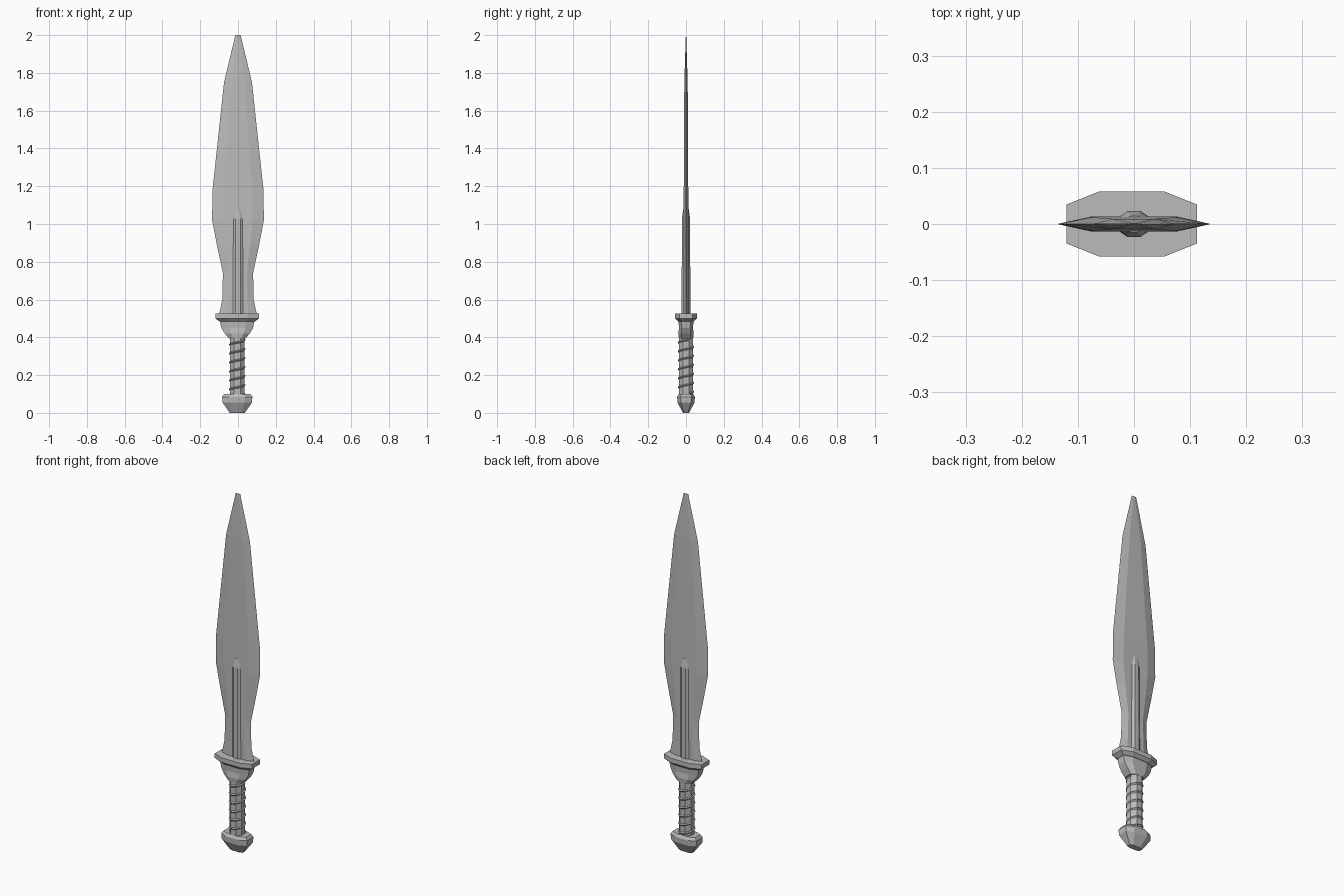
import bpy, bmesh, math

cube = bpy.data.objects.get("Cube")
if cube:
    bpy.data.objects.remove(cube, do_unlink=True)

steel = bpy.data.materials.new("grey steel")
steel.use_nodes = True
GREY = (0.5, 0.5, 0.5, 1)
steel.diffuse_color = GREY
steel.node_tree.nodes["Principled BSDF"].inputs["Base Color"].default_value = GREY


def loft(name, rings, caps=True):
    """Skin a stack of equal-length point rings into one flat-shaded part."""
    bm = bmesh.new()
    loops = [[bm.verts.new(p) for p in ring] for ring in rings]
    n = len(loops[0])
    for low, high in zip(loops, loops[1:]):
        for i in range(n):
            j = (i + 1) % n
            bm.faces.new((low[i], low[j], high[j], high[i]))
    if caps:
        bm.faces.new(loops[0][::-1])
        bm.faces.new(loops[-1])
    bmesh.ops.recalc_face_normals(bm, faces=bm.faces)
    mesh = bpy.data.meshes.new(name)
    bm.to_mesh(mesh)
    bm.free()
    mesh.materials.append(steel)
    ob = bpy.data.objects.new(name, mesh)
    bpy.context.collection.objects.link(ob)
    return ob


def octagon(z, hx, hy, fx=0.5, fy=0.6, cx=-0.004):
    """Chamfered rectangle; fx and fy are the straight fractions of each side."""
    a, b = hx * fx, hy * fy
    pts = [(hx, -b), (hx, b), (a, hy), (-a, hy),
           (-hx, b), (-hx, -b), (-a, -hy), (a, -hy)]
    return [(cx + x, y, z) for x, y in pts]


def blade_ring(z, half, flat, thick):
    """Hexagonal section with a flat middle and sharp edges."""
    return [(half, 0, z), (flat, thick, z), (-flat, thick, z),
            (-half, 0, z), (-flat, -thick, z), (flat, -thick, z)]


# Leaf-shaped blade: height, half width, half width of flat, half thickness
loft("blade", [blade_ring(*s) for s in (
    (0.52, 0.10, 0.055, 0.013), (0.60, 0.083, 0.05, 0.013),
    (0.74, 0.08, 0.047, 0.013), (0.89, 0.112, 0.065, 0.013),
    (1.02, 0.137, 0.078, 0.013), (1.18, 0.135, 0.075, 0.012),
    (1.75, 0.074, 0.036, 0.009), (2.0, 0.014, 0.003, 0.001))])

# Raised rib on both faces of the blade
loft("blade_rib", [blade_ring(z, w, w * 0.99, t) and [
    (w, t, z), (c, d, z), (-c, d, z), (-w, t, z),
    (-w, -t, z), (-c, -d, z), (c, -d, z), (w, -t, z)]
    for z, w, c, t, d in (
        (0.52, 0.028, 0.012, 0.012, 0.023),
        (1.03, 0.026, 0.012, 0.012, 0.022),
        (1.08, 0.011, 0.006, 0.012, 0.014))])

# Guard plate with a bevelled underside
loft("guard", [octagon(z, x, y) for z, x, y in (
    (0.484, 0.093, 0.042), (0.50, 0.116, 0.058), (0.525, 0.116, 0.058))])

# Rounded collar under the guard
loft("collar", [octagon(z, x, y) for z, x, y in (
    (0.395, 0.044, 0.038), (0.42, 0.066, 0.041),
    (0.45, 0.084, 0.037), (0.49, 0.092, 0.04))])

# Grip core
loft("grip", [octagon(z, 0.038, 0.037, 0.42, 0.42) for z in (0.08, 0.41)])

# Wrapped cord: a triangular ridge climbing the grip
TURNS, SIDES = 6, 8
cord = []
for k in range(TURNS * SIDES + 1):
    ang = 2 * math.pi * (k + 0.5) / SIDES
    z = 0.10 + 0.285 * k / (TURNS * SIDES)
    cord.append([(r * math.cos(ang) - 0.004, r * math.sin(ang), z + dz)
                 for r, dz in ((0.036, -0.008), (0.046, 0.004), (0.036, 0.012))])
loft("grip_cord", cord)

# Pommel
loft("pommel", [octagon(z, x, y) for z, x, y in (
    (0.0, 0.04, 0.016), (0.055, 0.078, 0.045),
    (0.085, 0.08, 0.047), (0.10, 0.07, 0.038))])
